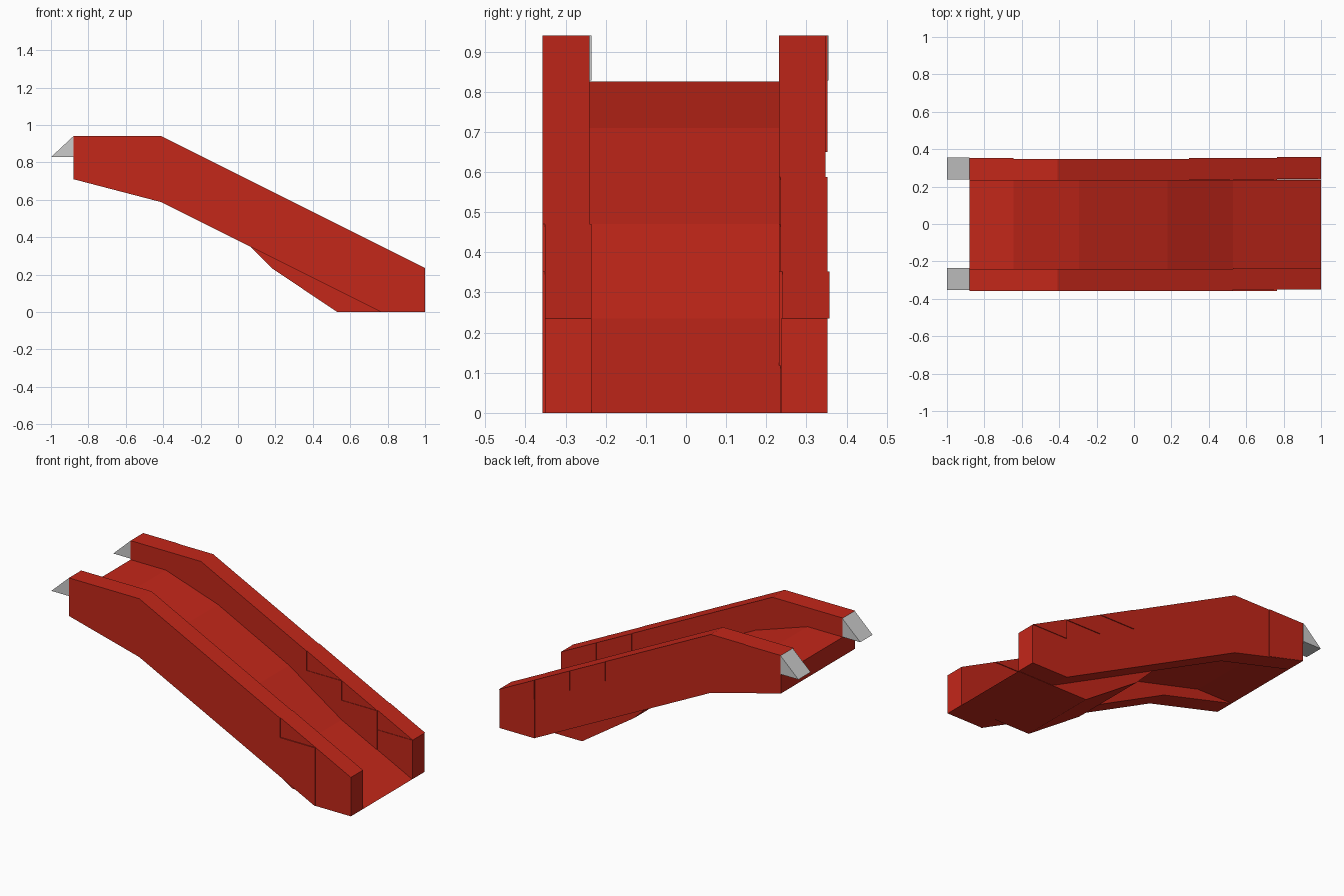
import bpy, bmesh

if "Cube" in bpy.data.objects:
    bpy.data.objects.remove(bpy.data.objects["Cube"])

red = bpy.data.materials.new("red_plastic")
red.diffuse_color = (0.55, 0.02, 0.01, 1)
red.use_nodes = True
red.node_tree.nodes["Principled BSDF"].inputs["Base Color"].default_value = red.diffuse_color


def prism(name, profile, y0, y1, mat=red):
    """Extrude an (x, z) profile along y."""
    bm = bmesh.new()
    face = bm.faces.new([bm.verts.new((x, y0, z)) for x, z in profile])
    new = bmesh.ops.extrude_face_region(bm, geom=[face])["geom"]
    verts = [v for v in new if isinstance(v, bmesh.types.BMVert)]
    bmesh.ops.translate(bm, verts=verts, vec=(0, y1 - y0, 0))
    bmesh.ops.recalc_face_normals(bm, faces=bm.faces)
    me = bpy.data.meshes.new(name)
    bm.to_mesh(me)
    bm.free()
    if mat:
        me.materials.append(mat)
    ob = bpy.data.objects.new(name, me)
    bpy.context.collection.objects.link(ob)
    return ob


# Height of the sloping rail top at x
def rail(x):
    return 0.94 - 0.5 * (x + 0.41)


# Wall outline, stepped where the small rail pieces sit on it
def wall_profile(steps):
    pts = [(-0.88, 0.71), (-0.88, 0.94), (-0.41, 0.94)]
    for a, b in zip(steps, steps[1:]):
        pts += [(a, rail(a)), (a, rail(b))]
    return pts + [(0.765, rail(0.765)), (0.765, 0), (0.06, 0.3525), (-0.41, 0.5875)]


# Wedge that fills one step of the rail
def wedge(name, a, b, y0, y1):
    prism(name, [(a, rail(a)), (a, rail(b)), (b, rail(b))], y0, y1)


# Sliding floor: flat top, steepening chute, arched underside
prism("slide_floor", [(-0.88, 0.825), (-0.645, 0.825), (-0.295, 0.71), (0.18, 0.47),
                      (0.53, 0.235), (1.0, 0.0), (0.53, 0.0), (0.18, 0.235),
                      (-0.175, 0.59), (-0.645, 0.71), (-0.88, 0.71)], -0.24, 0.235)

# Front wall with its slightly shifted lower pieces
prism("front_wall", wall_profile([0.53, 0.765]), -0.357, -0.24)
wedge("front_rail_wedge", 0.53, 0.765, -0.351, -0.235)
prism("front_wall_foot", [(0.765, 0), (0.765, rail(0.765)), (1, 0.235), (1, 0)], -0.351, -0.235)

# Back wall with its slightly shifted lower pieces
prism("back_wall", wall_profile([0.295, 0.53, 0.765]), 0.232, 0.348)
wedge("back_rail_wedge_upper", 0.295, 0.53, 0.235, 0.353)
wedge("back_rail_wedge_lower", 0.53, 0.765, 0.235, 0.353)
wedge("back_rail_wedge_end", 0.765, 1.0, 0.24, 0.357)
prism("back_wall_foot", [(0.765, 0), (0.765, 0.235), (1, 0.235), (1, 0)], 0.237, 0.353)
prism("back_wall_top_block", [(-0.88, 0.71), (-0.88, 0.94), (-0.645, 0.94), (-0.645, 0.65)],
      0.235, 0.352)

# Grey hooks at the upper end
for name, y0, y1 in (("front_hook", -0.353, -0.235), ("back_hook", 0.238, 0.355)):
    prism(name, [(-1.0, 0.828), (-0.88, 0.94), (-0.88, 0.828)], y0, y1, None)
